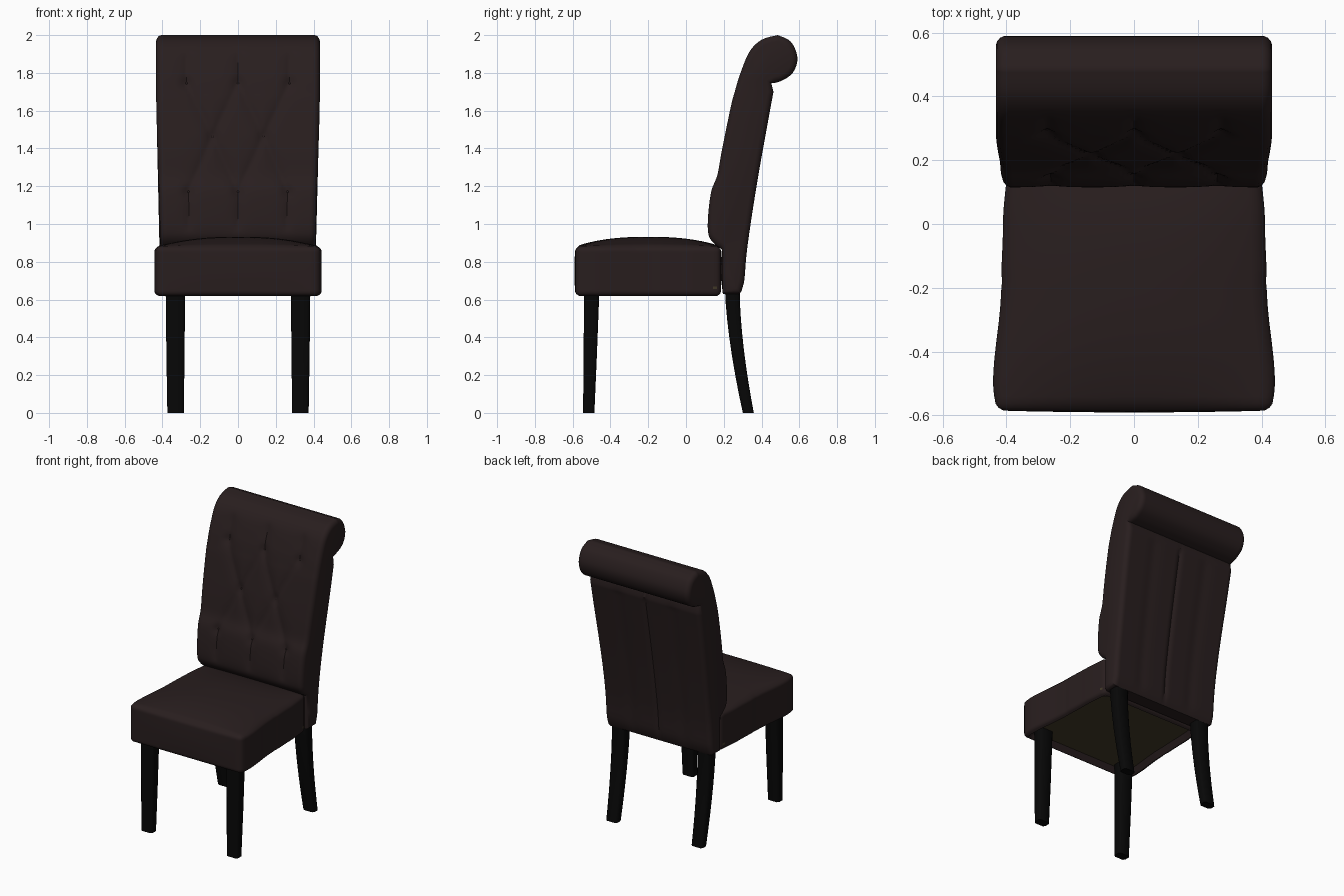
import bpy, bmesh, math
from mathutils import Vector

if "Cube" in bpy.data.objects:
    bpy.data.objects.remove(bpy.data.objects["Cube"])


def material(name, rgb):
    m = bpy.data.materials.new(name)
    m.diffuse_color = (*rgb, 1)
    m.use_nodes = True
    m.node_tree.nodes["Principled BSDF"].inputs["Base Color"].default_value = m.diffuse_color
    return m


FABRIC = material("dark_brown_fabric", (0.0215, 0.0130, 0.0132))
BLACK = material("black_wood", (0.0022, 0.0022, 0.0022))
LINING = material("olive_lining", (0.056, 0.043, 0.022))


def finish(name, bm, mats, angle=40):
    bmesh.ops.recalc_face_normals(bm, faces=bm.faces)
    me = bpy.data.meshes.new(name)
    bm.to_mesh(me)
    bm.free()
    for m in mats:
        me.materials.append(m)
    ob = bpy.data.objects.new(name, me)
    bpy.context.collection.objects.link(ob)
    bpy.ops.object.select_all(action='DESELECT')
    ob.select_set(True)
    bpy.context.view_layer.objects.active = ob
    bpy.ops.object.shade_smooth_by_angle(angle=math.radians(angle))
    return ob


def smooth(t):
    t = max(0, min(1, t))
    return t * t * (3 - 2 * t)


def lerp_table(table, t):
    for (a, va), (b, vb) in zip(table, table[1:]):
        if t <= b:
            return va + (vb - va) * smooth((t - a) / (b - a))
    return table[-1][1]


def catmull(pts, step=0.016):
    # open smooth curve through the points, evenly stepped
    out = []
    p = [Vector(q) for q in pts]
    for i in range(len(p) - 1):
        a, b, c, d = p[max(i - 1, 0)], p[i], p[i + 1], p[min(i + 2, len(p) - 1)]
        n = max(2, round((c - b).length / step))
        for k in range(n):
            t = k / n
            out.append(0.5 * (2 * b + (c - a) * t + (2 * a - 5 * b + 4 * c - d) * t * t
                              + (3 * b - a - 3 * c + d) * t ** 3))
    return out + [p[-1]]


# seat: rounded box, wider at the front, crowned on top, recessed lining below
bm = bmesh.new()
bmesh.ops.create_cube(bm, size=2)
bmesh.ops.subdivide_edges(bm, edges=bm.edges[:], cuts=35, use_grid_fill=True)
half, r = Vector((0.41, 0.385, 0.132)), 0.028
width = [(-0.6, 0.432), (-0.5, 0.442), (-0.2, 0.417), (0.0, 0.411), (0.2, 0.397)]
for v in bm.verts:
    p = Vector([v.co[i] * half[i] for i in range(3)])
    inner = Vector([max(-half[i] + r, min(half[i] - r, p[i])) for i in range(3)])
    d = p - inner
    p = inner + d.normalized() * r if d.length > 1e-6 else p
    u, w = v.co.x, v.co.y
    y = p.y - 0.20
    x = p.x / half.x * lerp_table(width, y)
    z = p.z + 0.75
    if v.co.z > 0.99:
        z += 0.05 * (1 - abs(u) ** 2.5) * (1 - abs(w) ** 2.5)
    if v.co.z < -0.99 and abs(u) < 0.91 and abs(w) < 0.91:
        z += 0.04
    if abs(u) > 0.99:   # side seam
        x -= math.copysign(0.003 * math.exp(-((y + 0.18) / 0.02) ** 2), x)
    if w < -0.99:       # soft front
        y -= 0.006 * (1 - v.co.z ** 2) * (1 - u * u)
    v.co = (x, y, z)
for f in bm.faces:
    c = f.calc_center_median()
    if all(v.co.z < 0.67 and v.co.z > 0.65 for v in f.verts) and abs(c.x) < 0.40 and -0.56 < c.y < 0.16:
        f.material_index = 1
finish("seat", bm, [FABRIC, LINING])

# backrest: side profile with rolled top, swept across and tufted on the front
front = catmull([(0.19, 0.865), (0.15, 0.895), (0.12, 0.94), (0.116, 1.03), (0.133, 1.17),
                 (0.166, 1.26), (0.19, 1.39), (0.237, 1.62), (0.258, 1.70), (0.285, 1.79),
                 (0.335, 1.91), (0.40, 1.975), (0.485, 2.0)])
roll = catmull([(0.485, 2.0), (0.555, 1.965), (0.59, 1.88), (0.565, 1.80), (0.50, 1.755),
                (0.452, 1.745)], 0.02)
rear = catmull([(0.463, 1.70), (0.43, 1.52), (0.375, 1.21), (0.325, 0.88), (0.307, 0.69),
                (0.285, 0.63)], 0.04)
profile = front + roll[1:] + rear + [Vector((0.195, 0.63)), Vector((0.19, 0.75))]
rear_start = len(front) + len(roll)

buttons = [(x, z) for z, xs in ((1.745, (-0.26, 0, 0.26)), (1.46, (-0.13, 0.13)),
                                (1.17, (-0.26, 0, 0.26))) for x in xs]
creases = [((s * 0.13, 1.46), (s * x, z)) for s in (-1, 1) for x in (0, 0.26)
           for z in (1.17, 1.745)]
creases += [((x, 1.17), (x, 0.98)) for x in (-0.26, 0, 0.26)]
creases += [((x, 1.745), (x, 1.90)) for x in (-0.26, 0, 0.26)]


def segment_distance(p, a, b):
    a, b = Vector(a), Vector(b)
    t = max(0, min(1, (p - a).dot(b - a) / (b - a).length_squared))
    return (p - a - (b - a) * t).length


def tuft(x, z):
    p = Vector((x, z))
    pit = max(math.exp(-((p - Vector(b)).length / 0.03) ** 2) for b in buttons)
    fold = max(math.exp(-segment_distance(p, *c) / 0.03) for c in creases)
    return (0.012 * pit + 0.016 * fold) * smooth((z - 0.9) / 0.15) * smooth((1.95 - z) / 0.1)


bm = bmesh.new()
COLS = 60
rings = []
for i in range(COLS + 1):
    x = -0.388 + 0.776 * i / COLS
    ring = []
    for k, (y, z) in enumerate(profile):
        if k < len(front):
            y += tuft(x, z)
        elif k >= rear_start and z > 0.66:   # rear centre seam and soft folds
            y -= 0.010 * math.exp(-(x / 0.013) ** 2) + 0.005 * math.exp(-((abs(x) - 0.2) / 0.04) ** 2)
        ring.append(bm.verts.new((x, y, z)))
    rings.append(ring)
n = len(profile)
for a, b in zip(rings, rings[1:]):
    for k in range(n):
        bm.faces.new((a[k], b[k], b[(k + 1) % n], a[(k + 1) % n]))
caps = [bm.faces.new(rings[0]), bm.faces.new(rings[-1])]
bmesh.ops.recalc_face_normals(bm, faces=bm.faces)
for thick, depth in ((0.006, 0.012), (0.011, 0.009), (0.014, 0.004)):   # padded ends
    bmesh.ops.inset_individual(bm, faces=caps, thickness=thick, depth=depth)
for v in bm.verts:
    v.co.x *= 1 + 0.05 * smooth((v.co.z - 0.9) / 0.85)
finish("backrest", bm, [FABRIC])

# tufting buttons
for bx, bz in buttons:
    y = next(a.x + (b.x - a.x) * (bz - a.y) / (b.y - a.y)
             for a, b in zip(front, front[1:]) if a.y <= bz <= b.y)
    bm = bmesh.new()
    bmesh.ops.create_uvsphere(bm, u_segments=10, v_segments=6, radius=0.007)
    bmesh.ops.scale(bm, verts=bm.verts, vec=(1, 0.5, 1))
    bmesh.ops.translate(bm, verts=bm.verts,
                        vec=(bx * (1 + 0.05 * smooth((bz - 0.9) / 0.85)), y + 0.027, bz))
    finish("tuft_button", bm, [FABRIC])


# legs: chamfered square sections lofted through (z, x0, x1, y0, y1)
def leg(name, side, sections):
    bm = bmesh.new()
    loops = []
    for z, x0, x1, y0, y1 in sections:
        c = 0.012
        pts = [(x0 + c, y0), (x1 - c, y0), (x1, y0 + c), (x1, y1 - c),
               (x1 - c, y1), (x0 + c, y1), (x0, y1 - c), (x0, y0 + c)]
        loops.append([bm.verts.new((side * x, y, z)) for x, y in pts])
    for a, b in zip(loops, loops[1:]):
        for k in range(8):
            bm.faces.new((a[k], a[(k + 1) % 8], b[(k + 1) % 8], b[k]))
    bm.faces.new(loops[0])
    bm.faces.new(loops[-1])
    finish(name, bm, [BLACK], 50)


for side, label in ((-1, "left"), (1, "right")):
    leg("front_leg_" + label, side, [(0, 0.287, 0.374, -0.545, -0.485),
                                     (0.3, 0.283, 0.379, -0.542, -0.472),
                                     (0.66, 0.28, 0.383, -0.54, -0.458)])
    curve = []
    for i in range(9):
        t = i / 8
        mid = 0.245 + 0.085 * (1 - t) ** 1.6
        h = 0.029 + 0.010 * t
        curve.append((0.66 * t, 0.287 - 0.007 * t, 0.374 + 0.009 * t, mid - h, mid + h))
    leg("rear_leg_" + label, side, curve)
